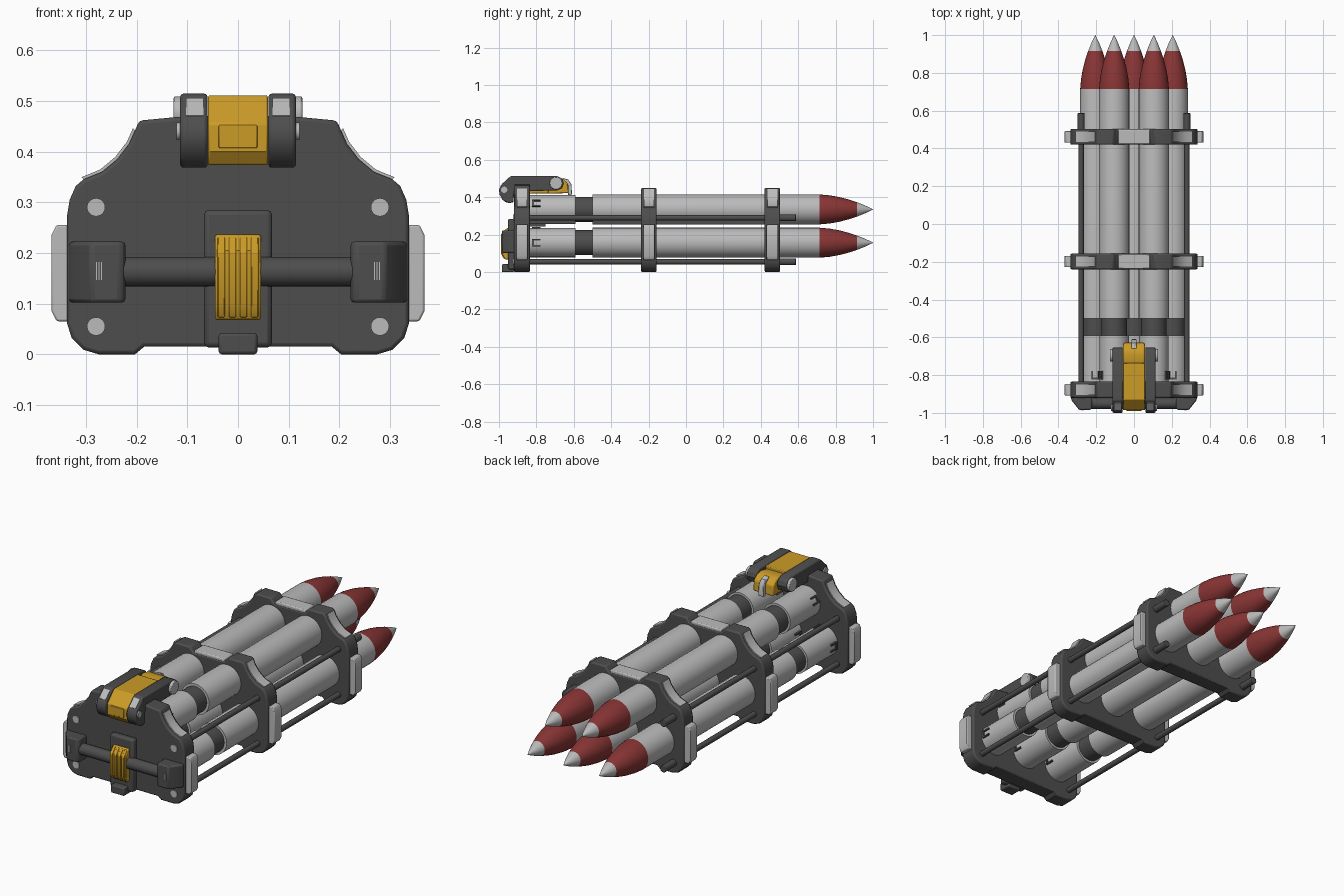
import bpy, bmesh, math
from mathutils import Matrix, Vector

if "Cube" in bpy.data.objects:
    bpy.data.objects.remove(bpy.data.objects["Cube"])


def mat(name, c):
    m = bpy.data.materials.new(name)
    m.diffuse_color = (*c, 1)
    m.use_nodes = True
    m.node_tree.nodes["Principled BSDF"].inputs["Base Color"].default_value = m.diffuse_color
    return m


DARK = mat("dark_grey", (0.075, 0.075, 0.075))
LIGHT = mat("light_grey", (0.5, 0.5, 0.5))
RED = mat("dark_red", (0.25, 0.035, 0.035))
GOLD = mat("amber", (0.6, 0.33, 0.02))


def finish(name, bm, mats, bevel=0.0, angle=35):
    bmesh.ops.recalc_face_normals(bm, faces=bm.faces)
    me = bpy.data.meshes.new(name)
    bm.to_mesh(me)
    bm.free()
    for m in mats:
        me.materials.append(m)
    ob = bpy.data.objects.new(name, me)
    bpy.context.collection.objects.link(ob)
    bpy.context.view_layer.objects.active = ob
    for o in bpy.context.selected_objects:
        o.select_set(False)
    ob.select_set(True)
    bpy.ops.object.shade_smooth_by_angle(angle=math.radians(angle))
    if bevel:
        b = ob.modifiers.new("Bevel", 'BEVEL')
        b.width, b.segments, b.limit_method = bevel, 2, 'ANGLE'
        b.angle_limit = math.radians(40)
    return ob


def extrude(name, pts, a, b, axis, m, bevel=0.0):
    """Extrude a profile from a to b: axis 'y' uses (x,z), 'x' uses (y,z), 'z' uses (x,y)."""
    place = {'y': lambda p, t: (p[0], t, p[1]), 'x': lambda p, t: (t, p[0], p[1]),
             'z': lambda p, t: (p[0], p[1], t)}[axis]
    bm = bmesh.new()
    lo = [bm.verts.new(place(p, a)) for p in pts]
    hi = [bm.verts.new(place(p, b)) for p in pts]
    bm.faces.new(lo)
    bm.faces.new(hi)
    n = len(pts)
    for i in range(n):
        bm.faces.new((lo[i], lo[(i + 1) % n], hi[(i + 1) % n], hi[i]))
    return finish(name, bm, [m], bevel)


def box(name, x, y, z, m, bevel=0.0):
    return extrude(name, [(x[0], z[0]), (x[1], z[0]), (x[1], z[1]), (x[0], z[1])], y[0], y[1], 'y', m, bevel)


def cyl(name, c, r, length, axis, m, bevel=0.0, seg=24):
    bm = bmesh.new()
    bmesh.ops.create_cone(bm, cap_ends=True, segments=seg, radius1=r, radius2=r, depth=length)
    rot = Matrix.Rotation(math.pi / 2, 4, 'Y' if axis == 'x' else 'X')
    bm.transform(Matrix.Translation(c) @ rot)
    return finish(name, bm, [m], bevel)


def mirror_pts(half):
    return half + [(-x, z) for x, z in reversed(half)]


# Rockets: lathed profile, coloured by position along the length
def rocket(name, cx, cz, seg=32):
    prof = [(-0.84, 0.078), (-0.59, 0.078), (-0.59, 0.067), (-0.5, 0.067), (-0.5, 0.08), (0.715, 0.08),
            (0.77, 0.075), (0.82, 0.066), (0.87, 0.053), (0.915, 0.038), (0.96, 0.02), (1.0, 0.001)]
    bm = bmesh.new()
    rings = [[bm.verts.new((cx + r * math.cos(2 * math.pi * i / seg), y, cz + r * math.sin(2 * math.pi * i / seg)))
              for i in range(seg)] for y, r in prof]
    for p, q in zip(rings, rings[1:]):
        for i in range(seg):
            bm.faces.new((p[i], p[(i + 1) % seg], q[(i + 1) % seg], q[i]))
    bm.faces.new(rings[0])
    bm.faces.new(rings[-1])
    for f in bm.faces:
        y = f.calc_center_median().y
        f.material_index = 1 if -0.585 < y < -0.505 else 2 if 0.715 < y < 0.915 else 0
    finish(name, bm, [LIGHT, DARK, RED])


LAYOUT = [(-0.205, 0.157), (0, 0.157), (0.205, 0.157), (-0.105, 0.335), (0.105, 0.335)]
for i, (cx, cz) in enumerate(LAYOUT):
    rocket(f"rocket_{i + 1}", cx, cz)
    # small forked clips near the tail
    for ang in ((0, 90, 180) if i < 3 else (25, 155)):
        bm = bmesh.new()
        for dy, dt, sy, st in ((-0.8, 0.016, 0.045, 0.008), (-0.8, -0.016, 0.045, 0.008), (-0.818, 0, 0.01, 0.032)):
            bmesh.ops.create_cube(bm, size=1, matrix=Matrix.Translation((0.078, dy, dt)) @
                                  Matrix.Diagonal((0.012, sy, st, 1)))
        bm.transform(Matrix.Translation((cx, 0, cz)) @ Matrix.Rotation(-math.radians(ang), 4, 'Y'))
        finish(f"tail_clip_{i + 1}_{ang}", bm, [DARK])

# Frame plates: half outline in x,z
ARC = [(0.305, 0.345), (0.268, 0.36), (0.238, 0.385), (0.215, 0.415), (0.203, 0.442)]
BASE = [(0.185, 0.015), (0.203, 0.0), (0.275, 0.0), (0.305, 0.009), (0.328, 0.032), (0.337, 0.06),
        (0.337, 0.275), (0.332, 0.305), (0.32, 0.332)] + ARC
REAR = BASE + [(0.195, 0.461), (0.1, 0.47)]
MID = BASE + [(0.19, 0.45), (0.11, 0.45), (0.088, 0.425)]

for name, y0, y1, half in (("rear", -0.92, -0.835, REAR), ("middle", -0.24, -0.157, MID), ("front", 0.42, 0.503, MID)):
    extrude(f"{name}_frame_plate", mirror_pts(half), y0, y1, 'y', DARK, 0.007)
    yc = (y0 + y1) / 2
    for s in (-1, 1):
        # light bumper on the side, thicker in its middle
        pad = [(0.33, 0.065), (0.358, 0.065), (0.368, 0.085), (0.368, 0.235), (0.358, 0.255), (0.33, 0.255)]
        extrude(f"{name}_side_bumper", [(s * x, z) for x, z in pad], yc - 0.03, yc + 0.03, 'y', LIGHT, 0.004)
        # light strip in the concave shoulder
        n = Vector((0.69, 0.72))
        strip = [Vector(p) + n * 0.006 for p in ARC] + [Vector(p) - n * 0.01 for p in reversed(ARC)]
        extrude(f"{name}_shoulder_strip", [(s * p.x, p.y) for p in strip], yc - 0.027, yc + 0.027, 'y', LIGHT)
    if name != "rear":
        box(f"{name}_top_strip", (-0.086, 0.086), (y0 + 0.003, y1 - 0.003), (0.405, 0.438), LIGHT, 0.005)

# Tie rods with light heads and thicker front nuts
for s in (-1, 1):
    for z in (0.055, 0.29):
        cyl("tie_rod", (s * 0.28, -0.17, z), 0.014, 1.5, 'y', DARK)
        cyl("rod_front_nut", (s * 0.28, 0.543, z), 0.018, 0.09, 'y', DARK, 0.003)
        cyl("rod_head", (s * 0.28, -0.92, z), 0.018, 0.008, 'y', LIGHT)

# Rear crossbar, end blocks and their slot marks
cyl("crossbar", (0, -0.95, 0.163), 0.029, 0.46, 'x', DARK)
for s in (-1, 1):
    block = [(0.222, -0.915), (0.335, -0.915), (0.33, -0.935), (0.29, -0.985), (0.232, -0.985), (0.222, -0.975)]
    extrude("crossbar_end_block", [(s * x, y) for x, y in block], 0.102, 0.222, 'z', DARK, 0.008)
    for k in (-1, 0, 1):
        box("block_mark", (s * 0.274 + k * 0.005 - 0.001, s * 0.274 + k * 0.005 + 0.001), (-0.987, -0.98),
            (0.147, 0.182), LIGHT)

# Centre bracket, foot and ribbed amber grip
box("centre_bracket", (-0.067, 0.067), (-0.952, -0.915), (0.013, 0.285), DARK, 0.01)
box("bracket_foot", (-0.038, 0.038), (-0.985, -0.92), (0.0, 0.042), DARK, 0.006)
GRIP = [(-0.945, 0.068), (-0.968, 0.068), (-0.982, 0.095), (-0.982, 0.205), (-0.957, 0.236), (-0.945, 0.236)]
extrude("release_grip", GRIP, -0.045, 0.045, 'x', GOLD, 0.004)
for x in (-0.033, -0.011, 0.011, 0.033):
    extrude("grip_rib", [(y - 0.007, z * 0.94 + 0.009) for y, z in GRIP], x - 0.007, x + 0.007, 'x', GOLD, 0.002)
box("inner_latch", (-0.05, 0.05), (-0.84, -0.75), (0.243, 0.262), DARK)

# Top latch: two dark arms around an amber core
ARM = [(-0.997, 0.415), (-1.0, 0.44), (-0.99, 0.463), (-0.935, 0.514), (-0.69, 0.514), (-0.662, 0.5),
       (-0.653, 0.475), (-0.662, 0.448), (-0.69, 0.436), (-0.92, 0.432), (-0.922, 0.375), (-0.945, 0.367),
       (-0.98, 0.385)]
for s in (-1, 1):
    extrude("latch_arm", ARM, s * 0.06, s * 0.114, 'x', DARK, 0.006)
    cyl("latch_pivot_cap", (s * 0.115, -0.695, 0.475), 0.034, 0.024, 'x', LIGHT, 0.004)
    cyl("latch_rear_pin", (s * 0.112, -0.972, 0.44), 0.017, 0.018, 'x', LIGHT)
    # light plate on the sloped front of the arm
    extrude("arm_slope_plate", [(-0.984, 0.471), (-0.947, 0.506), (-0.943, 0.502), (-0.98, 0.467)],
            s * 0.068, s * 0.103, 'x', LIGHT)
CORE = [(-0.965, 0.373), (-0.985, 0.4), (-0.985, 0.455), (-0.93, 0.511), (-0.735, 0.511), (-0.735, 0.42),
        (-0.92, 0.42), (-0.922, 0.373)]
extrude("latch_core", CORE, -0.059, 0.059, 'x', GOLD, 0.004)
box("core_front_panel", (-0.038, 0.038), (-0.989, -0.98), (0.407, 0.452), GOLD, 0.002)
END = [(-0.74, 0.42), (-0.74, 0.495), (-0.69, 0.505), (-0.655, 0.497), (-0.632, 0.475), (-0.628, 0.422)]
extrude("latch_end", END, -0.057, 0.057, 'x', GOLD, 0.006)
extrude("latch_hook", [(-0.66, 0.49), (-0.66, 0.503), (-0.63, 0.495), (-0.612, 0.47), (-0.61, 0.415),
                       (-0.63, 0.41), (-0.63, 0.465)], -0.014, 0.014, 'x', LIGHT, 0.003)
